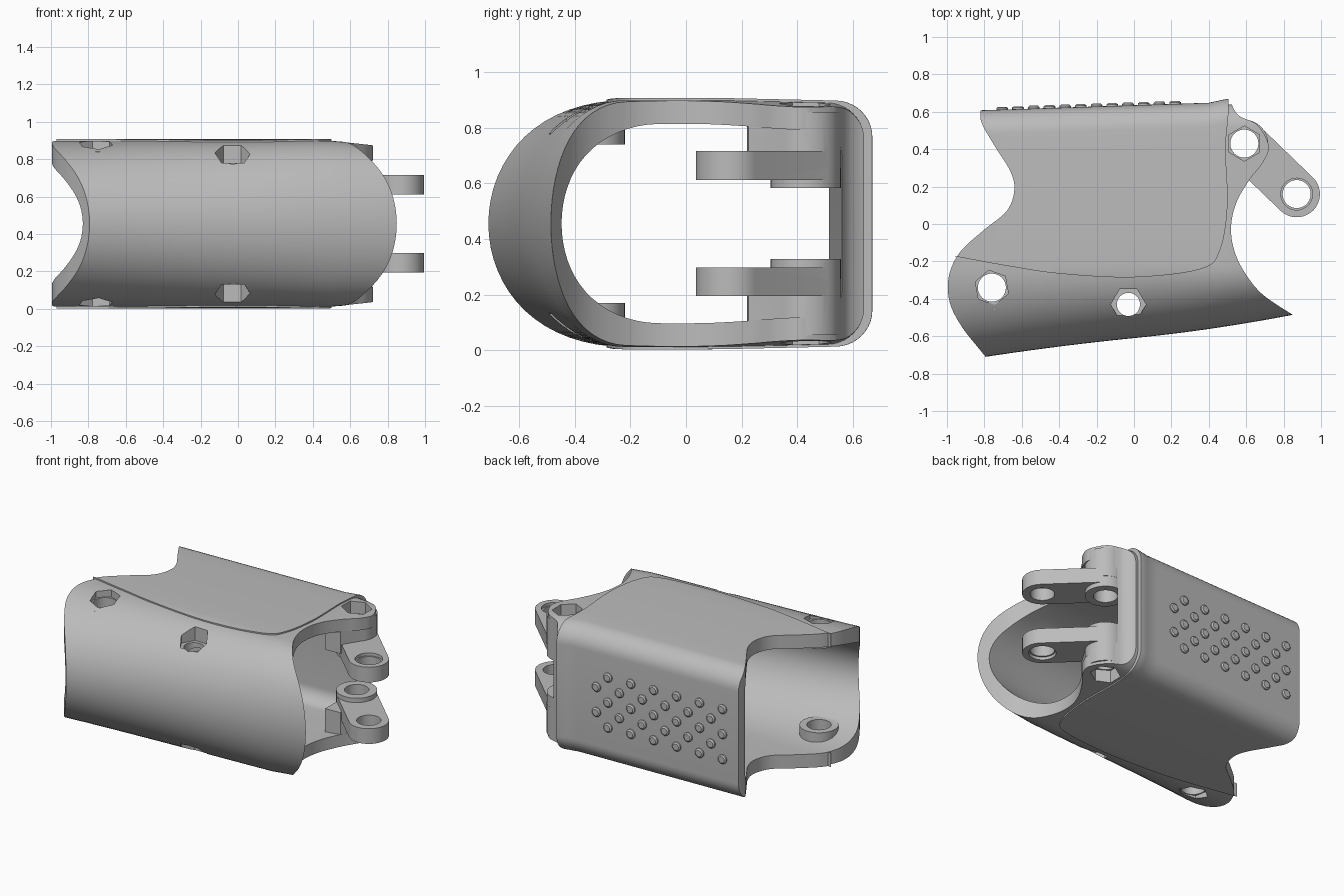
import bpy, bmesh, math
from mathutils import Vector

old = bpy.data.objects.get("Cube")
if old:
    bpy.data.objects.remove(old, do_unlink=True)

MID = 0.455  # mirror height of the whole part

grey = bpy.data.materials.new("plastic_grey")
grey.use_nodes = True
COLOUR = (0.5, 0.5, 0.5, 1)
grey.diffuse_color = COLOUR
grey.node_tree.nodes["Principled BSDF"].inputs["Base Color"].default_value = COLOUR


def finish(bm, name):
    bmesh.ops.recalc_face_normals(bm, faces=bm.faces)
    mesh = bpy.data.meshes.new(name)
    bm.to_mesh(mesh)
    bm.free()
    mesh.materials.append(grey)
    ob = bpy.data.objects.new(name, mesh)
    bpy.context.collection.objects.link(ob)
    return ob


def skin(rings, name):
    """Closed solid through a list of equal rings."""
    bm = bmesh.new()
    rows = [[bm.verts.new(p) for p in ring] for ring in rings]
    n = len(rows[0])
    for a, b in zip(rows, rows[1:]):
        for i in range(n):
            j = (i + 1) % n
            bm.faces.new((a[i], a[j], b[j], b[i]))
    bm.faces.new(rows[0])
    bm.faces.new(rows[-1])
    return finish(bm, name)


def prism(points, z0, z1, name):
    return skin([[(x, y, z) for x, y in points] for z in (z0, z1)], name)


def disc(x, y, r, sides=40, turn=0):
    return [(x + r * math.cos(turn + math.tau * i / sides),
             y + r * math.sin(turn + math.tau * i / sides)) for i in range(sides)]


def smooth_path(points, steps=6):
    """Catmull-Rom curve through the points."""
    p = [Vector(q) for q in points]
    p = [p[0]] + p + [p[-1]]
    out = []
    for a, b, c, d in zip(p, p[1:], p[2:], p[3:]):
        for i in range(steps):
            t = i / steps
            out.append(0.5 * (2 * b + (c - a) * t + (2 * a - 5 * b + 4 * c - d) * t * t
                              + (3 * b - a - 3 * c + d) * t ** 3))
    return out + [p[-1]]


def boolean(target, other, mode):
    mod = target.modifiers.new(mode, 'BOOLEAN')
    mod.operation = mode
    mod.solver = 'EXACT'
    mod.object = other
    bpy.context.view_layer.objects.active = target
    bpy.ops.object.modifier_apply(modifier=mod.name)
    bpy.data.objects.remove(other, do_unlink=True)


def front_y(x):
    return -0.61 + 0.1 * x + 0.055 * x * x * (1 if x > 0 else -0.6)


def back_y(x):
    return 0.635 + 0.033 * x


def section(x, front, back, half, start, radius):
    """Oval front, flat top and bottom, rounded square back."""
    top = []
    for i in range(17):
        a = math.pi / 2 * i / 16
        top.append((start - (start - front) * math.cos(a), half * math.sin(a)))
    for i in range(1, 6):
        top.append((start + (back - radius - start) * i / 6, half))
    for i in range(11):
        a = math.pi / 2 * i / 10
        top.append((back - radius + radius * math.sin(a), half - radius + radius * math.cos(a)))
    top = [(y, z * (1 - 0.05 * max(0, y - 0.1))) for y, z in top]
    loop = top + [(y, -z) for y, z in reversed(top[1:])]
    return [(x, y, MID + z) for y, z in loop]


def tube(name, front_in, back_in, half, start, radius, flick=0):
    rings = []
    for i in range(43):
        x = -1.1 + 0.05 * i
        lip = flick * max(0, 1 - abs(x - 0.5) / 0.1)
        slope = 0.08 * max(0, x - 0.5)
        rings.append(section(x, front_y(x) + front_in, back_y(x) - back_in + lip,
                             half - slope, start, radius))
    return skin(rings, name)


# Trim lines of the two open ends
wrist_end = smooth_path([(-0.76, -0.75), (-0.83, -0.665), (-0.92, -0.55), (-0.985, -0.42),
                         (-0.99, -0.28), (-0.93, -0.15), (-0.8, -0.03), (-0.68, 0.07),
                         (-0.64, 0.18), (-0.66, 0.28), (-0.74, 0.41), (-0.81, 0.53),
                         (-0.82, 0.6), (-0.8, 0.75)])
elbow_end = smooth_path([(0.5, 0.75), (0.515, 0.66), (0.56, 0.58), (0.66, 0.53), (0.72, 0.42),
                         (0.69, 0.33), (0.62, 0.24), (0.55, 0.12), (0.52, 0), (0.53, -0.12),
                         (0.58, -0.24), (0.68, -0.37), (0.84, -0.48), (0.96, -0.55)])
panel_edge = smooth_path([(0.5, 0.75), (0.505, 0.6), (0.49, 0.4), (0.5, 0.1), (0.46, -0.14),
                          (0.36, -0.24), (0, -0.285), (-0.4, -0.265), (-0.7, -0.22),
                          (-0.97, -0.17)])

# Sleeve, with the slightly raised cover over its rear part
sleeve = tube("sleeve", 0, 0.012, 0.443, -0.22, 0.13)
boolean(sleeve, prism(wrist_end + elbow_end + [Vector((0.9, -0.75))], -1, 2, "trim"), 'INTERSECT')
cover = tube("cover", 0, 0, 0.452, -0.22, 0.13, 0.018)
wrist_part = [p for p in wrist_end if p.y > -0.18]
boolean(cover, prism(wrist_part + panel_edge, -1, 2, "trim"), 'INTERSECT')
boolean(sleeve, cover, 'UNION')
boolean(sleeve, tube("bore", 0.05, 0.095, 0.36, -0.1, 0.1), 'DIFFERENCE')

HINGE, TIP = Vector((0.59, 0.43)), Vector((0.87, 0.16))
WRIST_BOLT, SIDE_BOLT = (-0.76, -0.34), (-0.03, -0.43)
along = (TIP - HINGE).normalized()
across = Vector((-along.y, along.x))


def level(side, height):
    return MID + side * height


# Hinge columns, links and bolt seats, mirrored top and bottom
for side in (1, -1):
    def block(points, low, high, name):
        return prism(points, level(side, low), level(side, high), name)

    column = [(0.5, 0.22), (0.61, 0.225)] + [
        tuple(HINGE + 0.127 * Vector((math.cos(a), math.sin(a))))
        for a in [-0.75 + 0.16 * i for i in range(16)]] + [(0.5, 0.54)]
    boolean(sleeve, block(column, 0.2, 0.40, "column"), 'UNION')
    boolean(sleeve, block(disc(*HINGE, 0.126), 0.127, 0.39, "hinge_boss"), 'UNION')
    turn = math.atan2(along.y, along.x)
    link = []
    for centre, start in ((TIP, turn - math.pi / 2), (HINGE, turn + math.pi / 2)):
        for i in range(19):
            a = start + math.pi * i / 18
            link.append(centre + 0.124 * Vector((math.cos(a), math.sin(a))))
    boolean(sleeve, block(link, 0.157, 0.26, "link"), 'UNION')
    boolean(sleeve, block(disc(*WRIST_BOLT, 0.12), 0.285, 0.385, "nut_seat"), 'UNION')
    # Hexagon pockets
    for spot, turn, depth in ((HINGE, math.pi / 2, 0.35), (WRIST_BOLT, 1.75, 0.395),
                              (SIDE_BOLT, 0, 0.325)):
        boolean(sleeve, block(disc(*spot, 0.094, 6, turn), depth, 0.7, "pocket"), 'DIFFERENCE')
    # Wider rims on the link holes
    boolean(sleeve, block(disc(*TIP, 0.085), 0.24, 0.3, "rim"), 'DIFFERENCE')

# Bolt holes right through
for spot, r in ((HINGE, 0.075), (TIP, 0.075), (WRIST_BOLT, 0.075), (SIDE_BOLT, 0.062)):
    boolean(sleeve, prism(disc(*spot, r), -1, 2, "bolt_hole"), 'DIFFERENCE')

# Grip studs in staggered columns on the back
bm = bmesh.new()
for col in range(12):
    x = 0.22 - 0.084 * col
    for dz in ((-0.17, 0, 0.17) if col % 2 else (-0.085, 0.085)):
        rings = []
        for r, out in ((0.031, -0.02), (0.031, 0.008), (0.022, 0.015)):
            rings.append([bm.verts.new((px, back_y(x) + out, pz))
                          for px, pz in disc(x, MID + dz, r, 16)])
        for a, b in zip(rings, rings[1:]):
            for i in range(16):
                j = (i + 1) % 16
                bm.faces.new((a[i], a[j], b[j], b[i]))
        bm.faces.new(rings[0])
        bm.faces.new(rings[-1])
studs = finish(bm, "grip_studs")

for ob in (sleeve, studs):
    bpy.ops.object.select_all(action='DESELECT')
    ob.select_set(True)
    bpy.context.view_layer.objects.active = ob
    bpy.ops.object.shade_smooth_by_angle(angle=math.radians(28))
